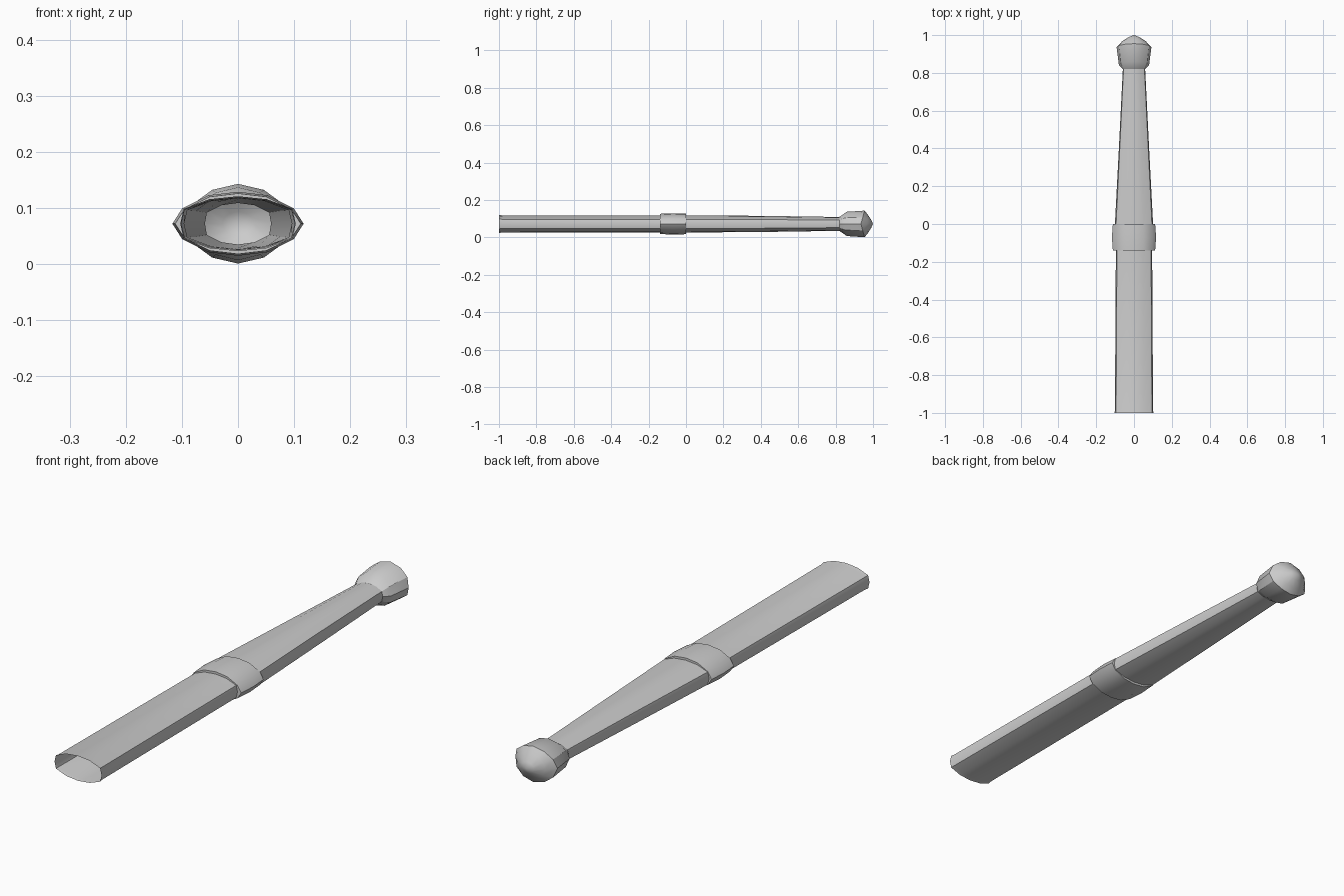
import bpy, bmesh

if "Cube" in bpy.data.objects:
    bpy.data.objects.remove(bpy.data.objects["Cube"])

ZC = 0.072  # height of the long axis

# Quarter cross-sections (unit size), mirrored into 12-sided rings
FLAT = [(1, 0), (0.94, 0.54), (0.50, 0.89), (0, 1)]
BAND = [(1, 0), (0.85, 0.48), (0.45, 0.89), (0, 1)]
ROUND = [(1, 0), (0.87, 0.50), (0.50, 0.85), (0, 1)]


def full_ring(q):
    half = q + [(-x, z) for x, z in q[-2::-1]]
    return half + [(x, -z) for x, z in half[-2:0:-1]]


def loft(name, rings, tip=None, angle=32):
    """Each ring: (y at the sides, y at top and bottom, half width, half height, section)."""
    bm = bmesh.new()
    loops = []
    for ys, yt, w, h, q in rings:
        loops.append([bm.verts.new((x * w, ys + (yt - ys) * abs(z), ZC + z * h))
                      for x, z in full_ring(q)])
    for a, b in zip(loops, loops[1:]):
        n = len(a)
        for i in range(n):
            j = (i + 1) % n
            bm.faces.new((a[i], a[j], b[j], b[i]))
    if tip is not None:
        t = bm.verts.new((0, tip, ZC))
        last = loops[-1]
        for i in range(len(last)):
            bm.faces.new((last[i], last[(i + 1) % len(last)], t))
    bmesh.ops.recalc_face_normals(bm, faces=bm.faces)
    me = bpy.data.meshes.new(name)
    bm.to_mesh(me)
    bm.free()
    ob = bpy.data.objects.new(name, me)
    bpy.context.collection.objects.link(ob)
    bpy.ops.object.select_all(action='DESELECT')
    ob.select_set(True)
    bpy.context.view_layer.objects.active = ob
    bpy.ops.object.shade_smooth_by_angle(angle=angle * 3.14159 / 180)
    return ob


# Open-ended lower shaft
loft("lower_shaft", [
    (-1.0, -1.0, 0.103, 0.049, FLAT),
    (-0.985, -0.985, 0.101, 0.046, FLAT),
    (-0.14, -0.14, 0.096, 0.045, FLAT),
])

# Raised collar with lips closing onto the shaft and grip
loft("collar", [
    (-0.14, -0.14, 0.096, 0.045, FLAT),
    (-0.14, -0.14, 0.112, 0.054, BAND),
    (-0.07, -0.07, 0.117, 0.057, BAND),
    (0.0, 0.0, 0.112, 0.055, BAND),
    (0.0, 0.0, 0.101, 0.046, FLAT),
])

# Tapered grip
loft("grip", [
    (0.0, 0.0, 0.101, 0.046, FLAT),
    (0.42, 0.42, 0.079, 0.043, FLAT),
    (0.82, 0.82, 0.059, 0.037, FLAT),
])

# Flared pommel with a domed end
loft("pommel", [
    (0.82, 0.82, 0.059, 0.037, FLAT),
    (0.842, 0.86, 0.080, 0.065, ROUND),
    (0.935, 0.955, 0.092, 0.071, ROUND),
    (0.968, 0.972, 0.062, 0.050, ROUND),
    (0.99, 0.99, 0.028, 0.022, ROUND),
], tip=1.0)
